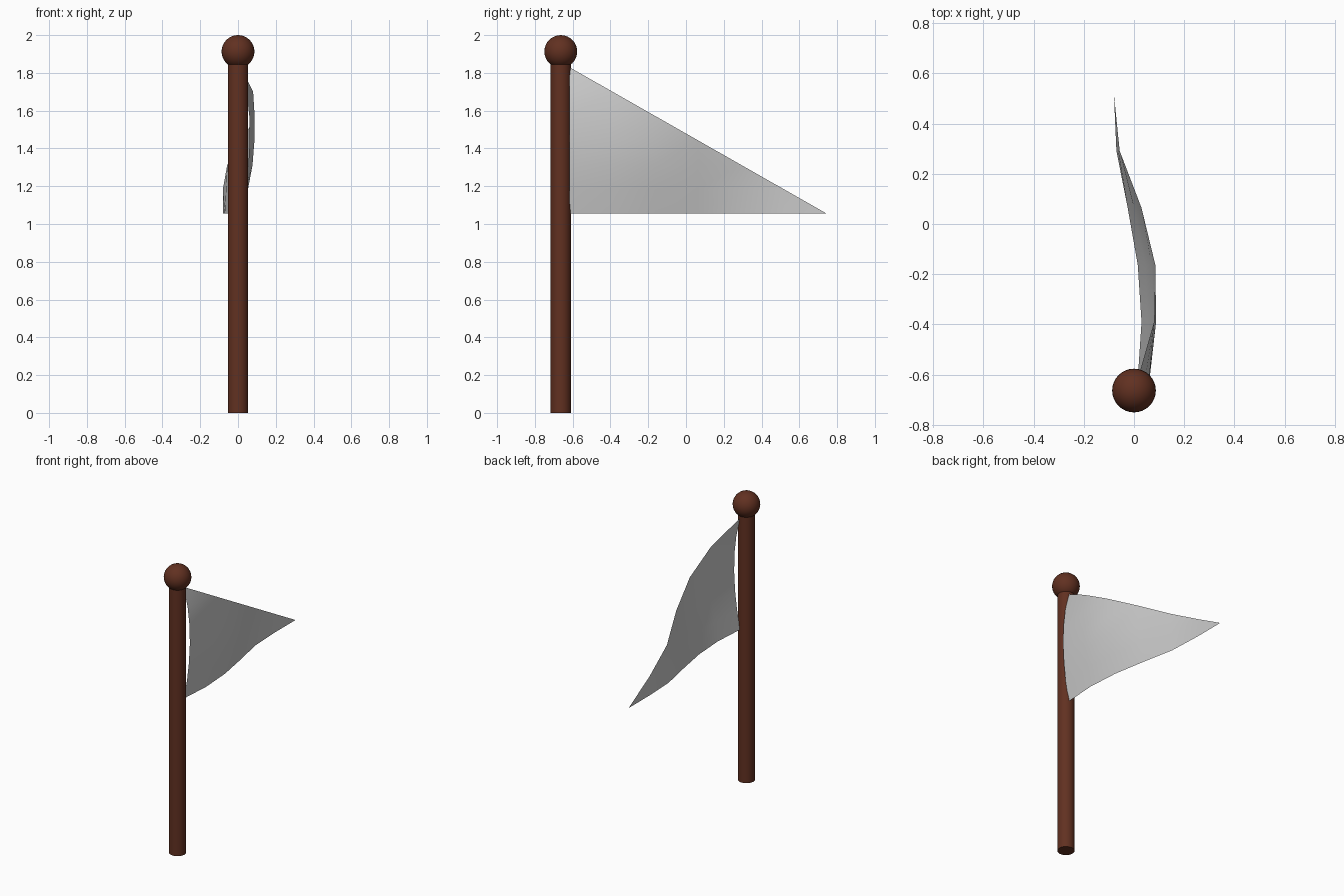
import bpy, bmesh

if "Cube" in bpy.data.objects:
    bpy.data.objects.remove(bpy.data.objects["Cube"])

POLE_Y = -0.663

wood = bpy.data.materials.new("dark_wood")
wood.diffuse_color = (0.12, 0.03, 0.015, 1)
wood.use_nodes = True
wood.node_tree.nodes["Principled BSDF"].inputs["Base Color"].default_value = wood.diffuse_color

def finish(name, mat=None):
    ob = bpy.context.object
    ob.name = name
    if mat:
        ob.data.materials.append(mat)
    bpy.ops.object.shade_smooth_by_angle()
    return ob

# Pole
bpy.ops.mesh.primitive_cylinder_add(vertices=32, radius=0.054, depth=1.88,
                                    location=(0, POLE_Y, 0.94))
finish("pole", wood)

# Ball finial
bpy.ops.mesh.primitive_uv_sphere_add(segments=32, ring_count=16, radius=0.087,
                                     location=(0, POLE_Y, 1.913))
finish("ball_finial", wood)

# Pennant: triangular cloth grid, sideways billow per column from bottom to top
billow = [
    [0.015, 0.04, 0.055, 0.062, 0.06, 0.045, 0.015],
    [0.03, 0.053, 0.077, 0.087, 0.088, 0.08],
    [0.015, 0.045, 0.07, 0.085, 0.085],
    [-0.025, 0.0, 0.02, 0.03],
    [-0.07, -0.063, -0.057],
    [-0.08, -0.08],
    [-0.08],
]
N = 6
Y0, LENGTH = -0.617, 1.362
Z0, HEIGHT = 1.055, 0.775

bm = bmesh.new()
grid = {}
for i, column in enumerate(billow):
    for k, x in enumerate(column):
        grid[i, k] = bm.verts.new((x, Y0 + LENGTH * i / N, Z0 + HEIGHT * k / N))
for i in range(N):
    for k in range(N - i):
        a, b, c = grid[i, k], grid[i + 1, k], grid[i, k + 1]
        if (i + 1, k + 1) in grid:
            bm.faces.new((a, b, grid[i + 1, k + 1], c))
        else:
            bm.faces.new((a, b, c))
mesh = bpy.data.meshes.new("pennant")
bm.to_mesh(mesh)
bm.free()
pennant = bpy.data.objects.new("pennant", mesh)
bpy.context.collection.objects.link(pennant)
for p in mesh.polygons:
    p.use_smooth = True
